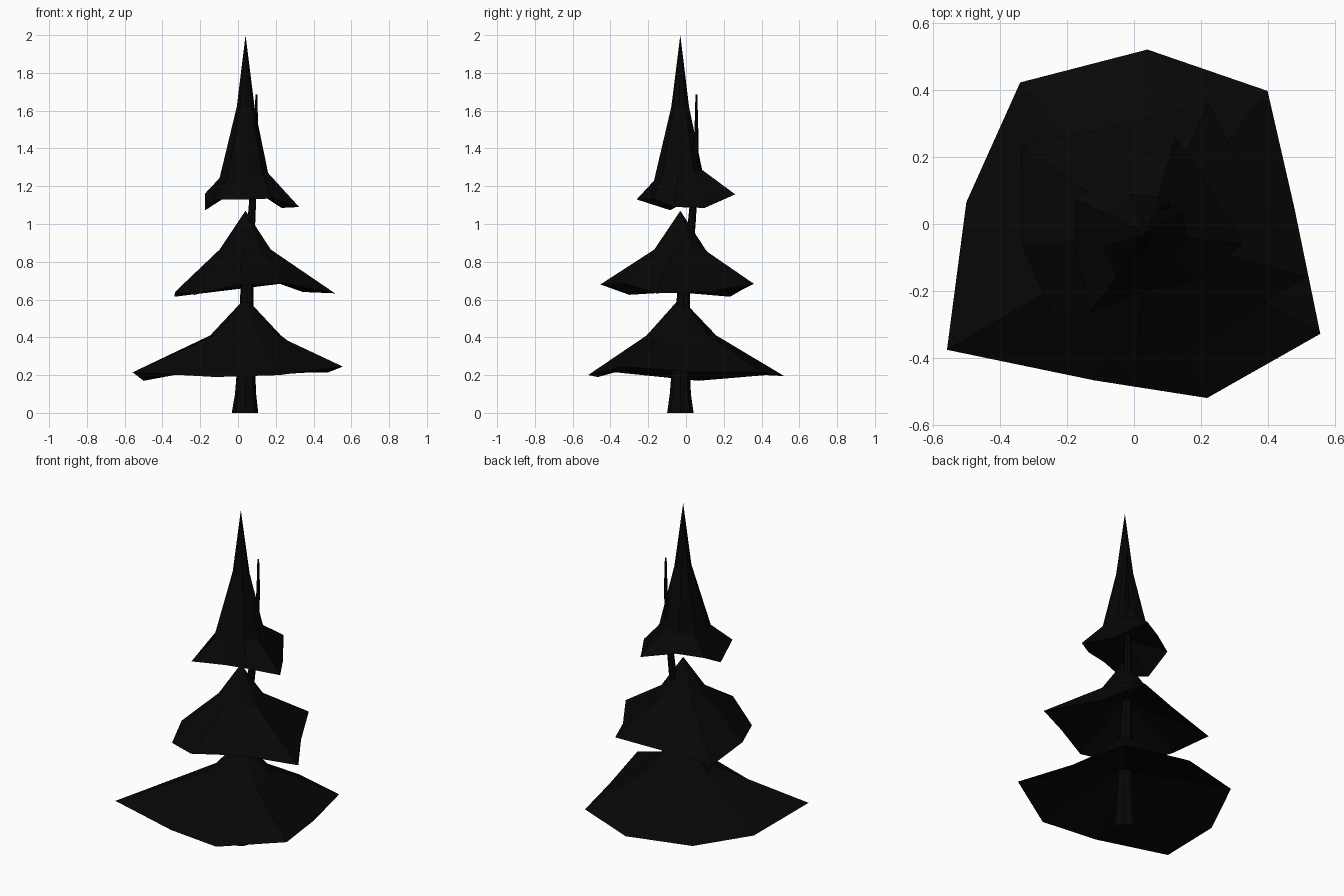
import bpy, bmesh, math

if "Cube" in bpy.data.objects:
    bpy.data.objects.remove(bpy.data.objects["Cube"])

mat = bpy.data.materials.new("near_black")
mat.diffuse_color = (0.002, 0.002, 0.002, 1)
mat.use_nodes = True
mat.node_tree.nodes["Principled BSDF"].inputs["Base Color"].default_value = mat.diffuse_color
CX, CY = 0.04, -0.03  # shared axis of the branch tiers


def finish(name, bm):
    bmesh.ops.recalc_face_normals(bm, faces=bm.faces)
    me = bpy.data.meshes.new(name)
    bm.to_mesh(me)
    bm.free()
    me.materials.append(mat)
    ob = bpy.data.objects.new(name, me)
    bpy.context.collection.objects.link(ob)


def bridge(bm, a, b):
    n = len(a)
    for i in range(n):
        bm.faces.new((a[i], a[(i + 1) % n], b[(i + 1) % n], b[i]))


def tier(name, apex_z, under_z, inner, start, rim):
    """Nine-sided skirt: apex, inner rings, ragged rim, hollowed underside.
    Each ring is nine (radius, z) pairs, every 40 degrees from start."""
    bm = bmesh.new()
    angles = [math.radians(start + 40 * i) for i in range(9)]

    def ring(points):
        return [bm.verts.new((CX + r * math.cos(a), CY + r * math.sin(a), z))
                for a, (r, z) in zip(angles, points)]

    rings = [ring(p) for p in inner + [rim]]
    for a, b in zip(rings, rings[1:]):
        bridge(bm, a, b)
    for loop, z in ((rings[0], apex_z), (rings[-1], under_z)):
        tip = bm.verts.new((CX, CY, z))
        for i in range(9):
            bm.faces.new((tip, loop[i], loop[(i + 1) % 9]))
    finish(name, bm)


# Branch tiers, bottom to top
tier("lower_branches", 0.61, 0.37, [[(0.19, 0.41)] * 9], 10,
     [(0.445, 0.215), (0.557, 0.215), (0.55, 0.195), (0.59, 0.20), (0.548, 0.17),
      (0.69, 0.215), (0.464, 0.19), (0.52, 0.20), (0.595, 0.245)])
tier("middle_branches", 1.07, 0.81, [[(0.138, 0.865)] * 9], 25,
     [(0.335, 0.64), (0.43, 0.683), (0.335, 0.65), (0.46, 0.615), (0.375, 0.64),
      (0.383, 0.625), (0.425, 0.68), (0.36, 0.685), (0.49, 0.633)])
tier("top_branches", 2.0, 1.21,
     [[(0.048, 1.62)] * 9,
      [(0.13, 1.27), (0.115, 1.29), (0.13, 1.27), (0.135, 1.26), (0.14, 1.25),
       (0.16, 1.24), (0.135, 1.25), (0.13, 1.26), (0.12, 1.27)]], 34,
     [(0.23, 1.085), (0.302, 1.157), (0.20, 1.18), (0.24, 1.16), (0.22, 1.073),
      (0.286, 1.13), (0.165, 1.13), (0.20, 1.135), (0.285, 1.09)])

# Leaning, tapering trunk that pokes out behind the top tier
path = [(0.037, -0.03, 0, 0.07), (0.04, -0.03, 0.1, 0.056), (0.042, -0.028, 0.2, 0.05),
        (0.047, -0.012, 0.65, 0.034), (0.07, 0.03, 1.0, 0.021), (0.085, 0.05, 1.25, 0.016),
        (0.097, 0.055, 1.5, 0.01), (0.097, 0.055, 1.685, 0.005)]
bm = bmesh.new()
rings = [[bm.verts.new((x + r * math.cos(k * math.pi / 4), y + r * math.sin(k * math.pi / 4), z))
          for k in range(8)] for x, y, z, r in path]
for a, b in zip(rings, rings[1:]):
    bridge(bm, a, b)
bm.faces.new(rings[0])
bm.faces.new(rings[-1])
finish("trunk", bm)
